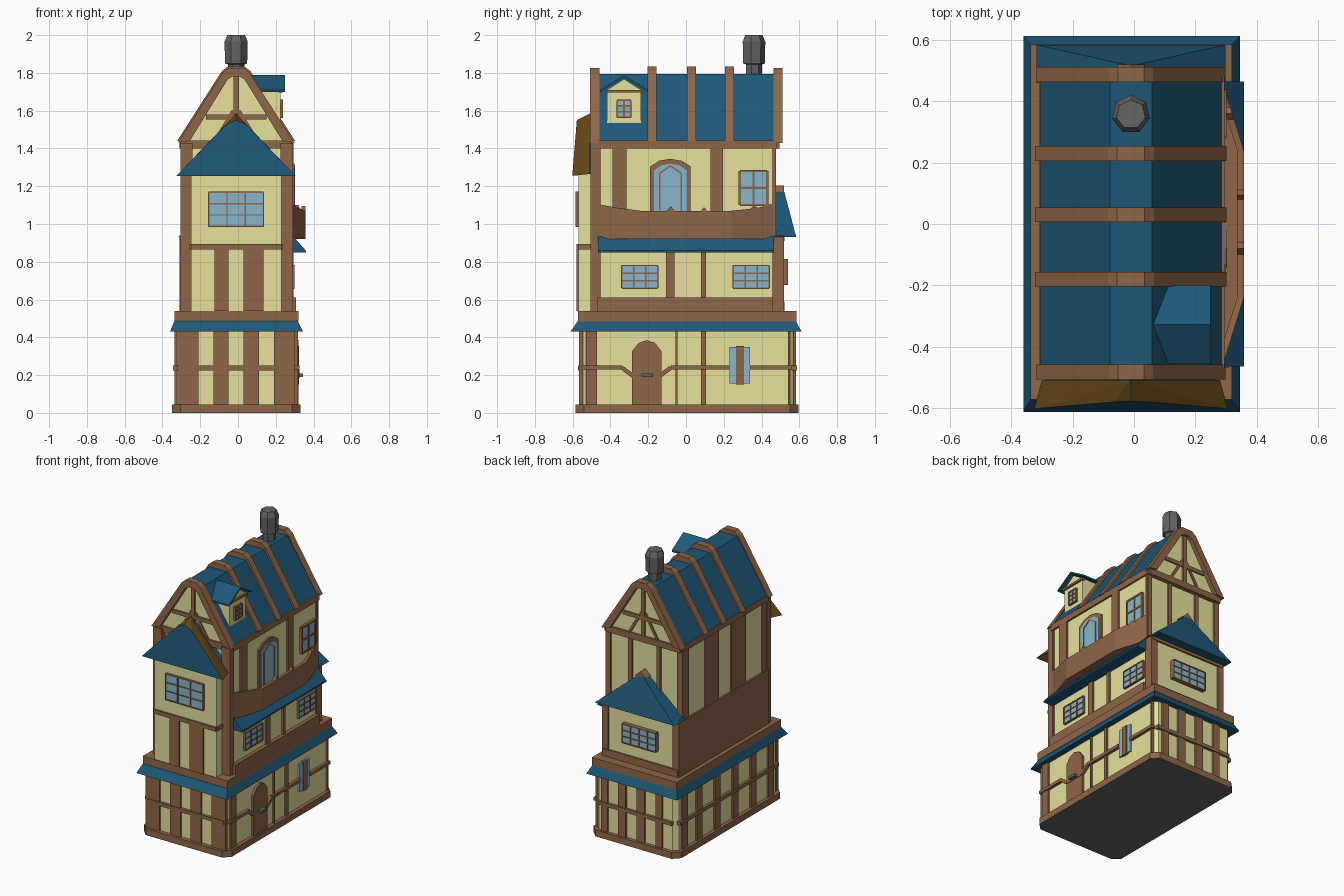
import bpy, bmesh, math
from mathutils import Vector

if "Cube" in bpy.data.objects:
    bpy.data.objects.remove(bpy.data.objects["Cube"])


def mat(name, r, g, b):
    m = bpy.data.materials.new(name)
    m.diffuse_color = (r, g, b, 1)
    m.use_nodes = True
    m.node_tree.nodes["Principled BSDF"].inputs["Base Color"].default_value = m.diffuse_color
    return m


CREAM = mat("cream plaster", 0.79, 0.75, 0.33)
WOOD = mat("brown timber", 0.28, 0.132, 0.063)
BLUE = mat("blue roof", 0.013, 0.097, 0.185)
GLASS = mat("light blue glass", 0.25, 0.47, 0.62)
GREY = mat("grey stone", 0.13, 0.125, 0.13)
GOLD = mat("dark gold roof", 0.13, 0.062, 0.008)
CX = -0.01


def finish(name, bm, *mats, rule=None):
    bmesh.ops.recalc_face_normals(bm, faces=bm.faces)
    if rule:
        for f in bm.faces:
            f.normal_update()
            f.material_index = rule(f.normal)
    me = bpy.data.meshes.new(name)
    bm.to_mesh(me)
    bm.free()
    for m in mats:
        me.materials.append(m)
    ob = bpy.data.objects.new(name, me)
    bpy.context.collection.objects.link(ob)
    return ob


def loft(name, rings, *mats, rule=None):
    bm = bmesh.new()
    vs = [[bm.verts.new(p) for p in r] for r in rings]
    n = len(vs[0])
    for a, b in zip(vs, vs[1:]):
        for i in range(n):
            bm.faces.new((a[i], a[(i + 1) % n], b[(i + 1) % n], b[i]))
    bm.faces.new(vs[0])
    bm.faces.new(vs[-1])
    return finish(name, bm, *mats, rule=rule)


def hull(name, pts, *mats, rule=None):
    bm = bmesh.new()
    for p in pts:
        bm.verts.new(p)
    bmesh.ops.convex_hull(bm, input=bm.verts)
    return finish(name, bm, *mats, rule=rule)


def rect(x0, x1, y0, y1, z, c=0.0):
    if c == 0:
        return [(x0, y0, z), (x1, y0, z), (x1, y1, z), (x0, y1, z)]
    return [(x0 + c, y0, z), (x1 - c, y0, z), (x1, y0 + c, z), (x1, y1 - c, z),
            (x1 - c, y1, z), (x0 + c, y1, z), (x0, y1 - c, z), (x0, y0 + c, z)]


def box(name, x0, x1, y0, y1, z0, z1, m):
    return loft(name, [rect(x0, x1, y0, y1, z0), rect(x0, x1, y0, y1, z1)], m)


def at(face, p, u, z, o):
    return {'F': (u, p - o, z), 'B': (u, p + o, z), 'R': (p + o, u, z), 'L': (p - o, u, z)}[face]


# plate: outline on a wall plane, pushed out along the wall direction
def plate(name, face, p, pts, m, o1=0.012, o0=-0.01):
    return loft(name, [[at(face, p, u, z, o) for u, z in pts] for o in (o0, o1)], m)


def bar(name, face, p, u0, u1, z0, z1, m=WOOD, o1=0.012):
    return plate(name, face, p, [(u0, z0), (u1, z0), (u1, z1), (u0, z1)], m, o1)


def brace(name, face, p, a, b, w=0.025, o1=0.012):
    a, b = Vector(a), Vector(b)
    d = (b - a).normalized() * w / 2
    n = Vector((-d.y, d.x))
    plate(name, face, p, [a + n, a - n, b - n, b + n], WOOD, o1)


def window(name, face, p, u0, u1, z0, z1, nu, nz, o=0.012, w=0.007):
    bar(name + "_glass", face, p, u0, u1, z0, z1, GLASS, o - .005)
    for i in range(nu + 1):
        u = u0 + (u1 - u0) * i / nu
        bar(name + "_upright", face, p, u - w / 2, u + w / 2, z0, z1, WOOD, o)
    for i in range(nz + 1):
        z = z0 + (z1 - z0) * i / nz
        bar(name + "_crossbar", face, p, u0, u1, z - w / 2, z + w / 2, WOOD, o)


def arch(u0, u1, z0, z1, k=.17):
    c, r, h = (u0 + u1) / 2, (u1 - u0) / 2, (z1 - z0) * k
    return [(u0, z0), (u1, z0), (u1, z1 - h), (c + r * 0.55, z1 - h * 0.25), (c, z1),
            (c - r * 0.55, z1 - h * 0.25), (u0, z1 - h)]


# plinth with grey underside, ground floor, skirt roof and beam
loft("plinth", [rect(-.35, .33, -.585, .595, z, .045) for z in (0, .045)], WOOD, GREY,
     rule=lambda n: int(n.z < -.5))
loft("ground_wall", [rect(-.325, .305, -.555, .57, z, .03) for z in (.04, .46)], CREAM)
loft("skirt_roof", [rect(-.36, .345, -.612, .612, .43), rect(-.335, .315, -.57, .58, .49)], BLUE)
box("floor_beam", -.337, .32, -.572, .585, .485, .54, WOOD)
front_posts = ((-.32, -.21), (-.13, -.05), (.03, .11), (.19, .30))
back_posts = ((-.22, -.17), (-.085, -.025), (.06, .12), (.20, .25))
for f, p, posts in (('F', -.555, front_posts), ('B', .57, back_posts)):
    for u0, u1 in posts:
        bar("ground_post", f, p, u0, u1, .04, .44)
    bar("ground_rail", f, p, -.3, .29, .225, .25, o1=.018)
for y0, y1 in ((-.53, -.47), (-.055, -.045), (.08, .105), (.54, .55)):
    bar("ground_post", 'R', .305, y0, y1, .04, .44)
for y in (-.46, -.27, -.07, .13, .33, .49):
    bar("ground_post", 'L', -.325, y - .03, y + .03, .04, .44)
bar("ground_rail", 'L', -.325, -.54, .55, .225, .25, o1=.018)
for a, b in (((-.55, .24), (-.34, .24)), ((-.34, .24), (-.28, .195)), ((-.14, .195), (-.08, .24)),
             ((-.28, .195), (-.14, .195)), ((-.08, .24), (.23, .24)), ((.34, .24), (.56, .24))):
    brace("ground_rail", 'R', .305, a, b, .022, .02)

# front door and ground window
plate("front_door", 'R', .305, arch(-.285, -.13, .04, .385), WOOD, .016)
box("door_handle", .31, .345, -.235, -.175, .19, .208, GREY)
bar("ground_window_glass", 'R', .305, .23, .34, .155, .35, GLASS, .012)
bar("ground_window_post", 'R', .305, .265, .308, .15, .355, WOOD, .018)

# main tall block
box("main_wall", -.297, .283, -.46, .465, .5, 1.435, CREAM)
for f, s in (('L', -.297), ('R', .283)):
    bar("eave_beam", f, s, -.47, .48, 1.40, 1.443, o1=.012)
    for y0, y1 in ((-.505, -.46), (.46, .475)):
        bar("corner_post", f, s, y0, y1, .54, 1.43, o1=.007)
for x0, x1 in ((-.303, -.24), (.225, .285)):
    bar("front_corner_post", 'F', -.46, x0, x1, .54, 1.43, o1=.045)
    bar("back_corner_post", 'B', .465, x0 + .025 * (x0 > 0), x1 - .025 * (x0 < 0), .9, 1.43)
for x in (-.12, .10):
    bar("back_post", 'B', .465, x - .014, x + .014, .93, 1.43)

# right side timbers and windows
bar("storey_beam", 'R', .283, -.47, .46, .5, .61, o1=.025)
for y0, y1 in ((-.105, -.06), (.08, .107)):
    bar("middle_post", 'R', .283, y0, y1, .6, .9)
for y0, y1 in ((-.39, -.315), (.13, .195)):
    bar("upper_post", 'R', .283, y0, y1, .92, 1.41)
window("middle_window", 'R', .283, -.34, -.15, .66, .78, 3, 3, .016)
window("middle_window", 'R', .283, .25, .44, .66, .78, 3, 3, .016)
window("upper_window", 'R', .283, .285, .43, 1.10, 1.28, 2, 2, .018, .012)
plate("balcony_door_frame", 'R', .283, arch(-.19, .025, .94, 1.345, .1), WOOD, .012)
plate("balcony_door_glass", 'R', .283, arch(-.17, .005, .94, 1.32, .1), GLASS, .016)
for u in (-.14, -.025):
    bar("balcony_door_bar", 'R', .283, u - .004, u + .004, .94, 1.27, o1=.02)
    brace("balcony_door_bar", 'R', .283, (u, 1.268), (-.0825, 1.308), .008, .02)

# left side: solid boarding below, posts above
bar("left_boarding", 'L', -.297, -.47, .475, .5, .92, o1=.012)
for y0, y1 in ((.07, .22), (-.23, -.07), (-.46, -.41), (.40, .465)):
    bar("left_post", 'L', -.297, y0, y1, .9, 1.41, o1=.006)


# balcony with wavy parapet, floor and small roof under it
def bx(y):
    return .358 - max(0, abs(y) - .24) * .31


prof = ((-.465, 1.105), (-.36, 1.085), (-.24, 1.07), (-.1, 1.07), (-.08, 1.095), (-.06, 1.07), (.08, 1.07),
        (.095, 1.09), (.11, 1.07), (.24, 1.07), (.34, 1.08), (.36, 1.10), (.38, 1.085), (.465, 1.11))
loft("balcony_parapet", [[(bx(y), y, .92), (bx(y), y, z), (bx(y) - .022, y, z), (bx(y) - .022, y, .92)]
                         for y, z in prof], WOOD)
loft("balcony_floor", [[(.27, -.465, z), (.287, -.465, z), (.352, -.24, z), (.352, .24, z), (.287, .465, z),
                        (.27, .465, z)] for z in (.92, .95)], WOOD)
plate("balcony_lower_roof", 'B', 0, [(.27, .935), (.292, .935), (.359, .86), (.359, .85), (.27, .85)],
      BLUE, .465, -.465)

# front bay
box("front_bay_wall", -.25, .23, -.568, -.45, .53, 1.29, CREAM)
bar("front_bay_beam", 'F', -.568, -.25, .23, .865, .893)
for x0, x1 in ((-.125, -.05), (.03, .135)):
    bar("front_bay_post", 'F', -.568, x0, x1, .54, .87)
for s, x in (('L', -.25), ('R', .23)):
    bar("front_bay_side_beam", s, x, -.568, -.47, .865, .893, o1=.008)
window("front_bay_window", 'F', -.568, -.155, .135, .988, 1.168, 3, 3, .016)
hull("front_bay_roof", [(CX + s * x, y, z) for s in (1, -1) for x, y, z in
                        ((.315, -.602, 1.255), (.055, -.58, 1.525), (.29, -.508, 1.265))]
     + [(CX, -.578, 1.55), (CX, -.508, 1.585)], BLUE, GOLD, WOOD,
     rule=lambda n: 2 if n.z < -.5 else int(abs(n.x) > .3))
plate("front_bay_roof_back", 'F', -.46, [(-.285, 1.265), (.265, 1.265), (CX, 1.56)], BLUE, .05)

# back bay
box("back_bay_wall", -.30, .283, .45, .51, .53, .94, CREAM)
for x0, x1 in ((-.309, -.26), (.24, .29)):
    box("back_bay_post", x0, x1, .455, .518, .53, .94, WOOD)
bar("back_bay_sill", 'B', .51, -.3, .28, .53, .59)
bar("back_bay_head", 'B', .51, -.3, .28, .91, .94)
window("back_bay_window", 'B', .51, -.14, .12, .68, .81, 4, 3, .03)
hull("back_bay_roof", [*rect(-.318, .298, .46, .584, .93), (CX, .46, 1.19), (CX, .515, 1.19)], BLUE)
hull("back_bay_ridge", [(CX + x, y, z) for y in (.46, .52) for x, z in
                        ((-.045, 1.165), (.045, 1.165), (0, 1.205))], WOOD)


# main roof, ribs and gables
def shift(pts):
    return [(CX + s * x, z) for s, seq in ((1, pts), (-1, pts[::-1])) for x, z in seq]


plate("main_roof", 'B', 0, shift([(.30, 1.435), (.068, 1.795)]), BLUE, .475, -.47)
outer = [(.308, 1.43), (.072, 1.80), (.042, 1.825)]
for y in (-.18, .03, .23):
    plate("roof_rib", 'B', y, shift([(.312, 1.44), (.075, 1.81), (.045, 1.833)]), WOOD, .024, -.024)
inner = [(.245, 1.44), (.045, 1.765), (.02, 1.78)]
for f, p in (('F', -.47), ('B', .475)):
    plate("gable_wall", f, p, shift([(.27, 1.43), (.05, 1.785)]), CREAM, .006)
    for s in (1, -1):
        half = [(CX + s * x, z) for x, z in outer + [(0, 1.825), (0, 1.78)] + inner[::-1]]
        plate("gable_frame", f, p, half, WOOD, .037, -.012)
        brace("gable_brace", f, p, (CX + s * .11, 1.44), (CX + s * .015, 1.60), .018, .014)
    bar("gable_post", f, p, CX - .014, CX + .014, 1.43, 1.78, o1=.018)
    bar("gable_tie", f, p, CX - .16, CX + .16, 1.553, 1.58, o1=.016)
    bar("gable_base", f, p, CX - .29, CX + .29, 1.40, 1.443, o1=.02)

# dormer
DY = -.328
plate("dormer_wall", 'R', .225, [(DY - .09, 1.535), (DY + .09, 1.535), (DY + .09, 1.71), (DY, 1.768),
                                 (DY - .09, 1.71)], CREAM, 0, -.16)
for s in (1, -1):
    hull("dormer_roof", [(x, DY + s * y, z + d) for d in (0, -.012) for x, y, z in
                         ((.06, 0, 1.788), (.25, 0, 1.788), (.25, .128, 1.71), (.11, .128, 1.71))], BLUE)
bar("dormer_beam", 'R', .225, DY - .10, DY + .10, 1.695, 1.71)
window("dormer_window", 'R', .225, DY - .036, DY + .036, 1.565, 1.655, 2, 3, .014, .009)

# chimney
loft("chimney", [[(CX + r * math.cos(math.pi / 2 + math.tau * i / 7),
                   .357 + r * math.sin(math.pi / 2 + math.tau * i / 7), z) for i in range(7)]
                 for r, z in ((.045, 1.72), (.045, 1.845), (.06, 1.85), (.063, 1.965), (.048, 2.0))], GREY)
